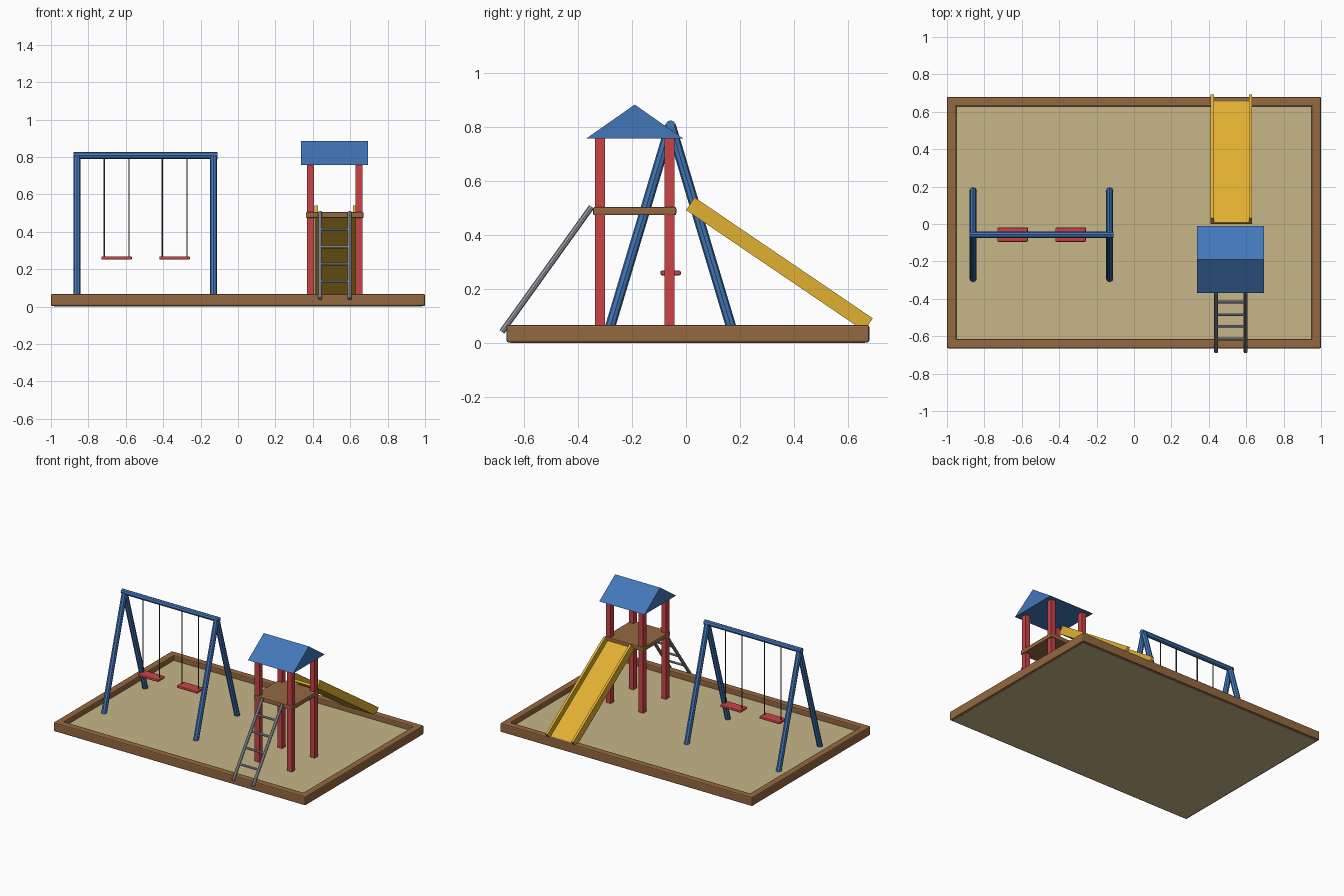
import bpy, bmesh, math
from mathutils import Vector, Matrix

if "Cube" in bpy.data.objects:
    bpy.data.objects.remove(bpy.data.objects["Cube"])


def material(name, r, g, b):
    lin = [((c / 255 + 0.055) / 1.055) ** 2.4 for c in (r, g, b)]
    m = bpy.data.materials.new(name)
    m.diffuse_color = (*lin, 1)
    m.use_nodes = True
    m.node_tree.nodes["Principled BSDF"].inputs["Base Color"].default_value = m.diffuse_color
    return m


BLUE = material("blue paint", 66, 119, 186)
RED = material("red paint", 202, 67, 70)
BROWN = material("brown timber", 148, 104, 64)
SAND = material("sand", 199, 182, 135)
YELLOW = material("yellow plastic", 224, 176, 50)
STEEL = material("grey steel", 156, 161, 167)
CHAIN = material("dark chain", 72, 75, 80)


def finish(bm, name, mat):
    bmesh.ops.recalc_face_normals(bm, faces=bm.faces)
    mesh = bpy.data.meshes.new(name)
    bm.to_mesh(mesh)
    bm.free()
    mesh.materials.append(mat)
    ob = bpy.data.objects.new(name, mesh)
    bpy.context.collection.objects.link(ob)
    return ob


def box(name, lo, hi, mat, bevel=0.0, matrix=None):
    lo, hi = Vector(lo), Vector(hi)
    bm = bmesh.new()
    bmesh.ops.create_cube(bm, size=1)
    bmesh.ops.transform(bm, verts=bm.verts, matrix=Matrix.Translation((lo + hi) / 2)
                        @ Matrix.Diagonal((*(hi - lo), 1)))
    if bevel:
        bmesh.ops.bevel(bm, geom=bm.edges[:], offset=bevel, segments=2,
                        profile=0.5, affect='EDGES')
    if matrix:
        bmesh.ops.transform(bm, verts=bm.verts, matrix=matrix)
    return finish(bm, name, mat)


def bar(name, a, b, radius, mat, sides=8):
    a, b = Vector(a), Vector(b)
    bm = bmesh.new()
    turn = (b - a).to_track_quat('Z', 'Y').to_matrix().to_4x4()
    bmesh.ops.create_cone(bm, cap_ends=True, segments=sides, radius1=radius,
                          radius2=radius, depth=(b - a).length,
                          matrix=Matrix.Translation((a + b) / 2) @ turn)
    return finish(bm, name, mat)


# Sand pit with timber border
CY, HY, W = 0.007, 0.672, 0.05
box("sand", (-0.985, CY - HY + 0.015, 0), (0.985, CY + HY - 0.015, 0.03), SAND)
for name, s in (("front", -1), ("back", 1)):
    y0, y1 = sorted((CY + s * HY, CY + s * (HY - W)))
    box(name + "_border", (-1, y0, 0.003), (1, y1, 0.067), BROWN, 0.007)
for name, s in (("left", -1), ("right", 1)):
    x0, x1 = sorted((s, s * (1 - W)))
    box(name + "_border", (x0, CY - HY, 0.003), (x1, CY + HY, 0.067), BROWN, 0.007)

# Swing frame: two A-frames and a top bar
SY = -0.057
bar("swing_top_bar", (-0.88, SY, 0.808), (-0.11, SY, 0.808), 0.018, BLUE)
for x in (-0.86, -0.13):
    for s in (-1, 1):
        bar("swing_leg", (x, SY + s * 0.235, 0.024), (x, SY, 0.808), 0.019, BLUE)

# Swings
for x in (-0.649, -0.339):
    box("swing_seat", (x - 0.082, SY - 0.038, 0.251), (x + 0.082, SY + 0.038, 0.269),
        RED, 0.006)
    for s in (-1, 1):
        bar("swing_chain", (x + s * 0.066, SY, 0.262), (x + s * 0.066, SY, 0.805),
            0.004, CHAIN, 6)

# Tower posts and platform
TX, TY = 0.517, -0.19
for sx in (-1, 1):
    for sy in (-1, 1):
        px, py = TX + sx * 0.129, TY + sy * 0.1295
        box("tower_post", (px - 0.0185, py - 0.0185, 0.02),
            (px + 0.0185, py + 0.0185, 0.765), RED)
box("platform", (TX - 0.154, TY - 0.154, 0.474), (TX + 0.154, TY + 0.154, 0.505),
    BROWN, 0.006)

# Gabled roof: triangular profile extruded along x
bm = bmesh.new()
tri = [bm.verts.new((TX - 0.179, TY + y, z))
       for y, z in ((-0.18, 0.758), (0.18, 0.758), (0, 0.884))]
out = bmesh.ops.extrude_face_region(bm, geom=[bm.faces.new(tri)])
bmesh.ops.translate(bm, vec=(0.358, 0, 0),
                    verts=[v for v in out["geom"] if isinstance(v, bmesh.types.BMVert)])
# keep the starting cap so the prism is closed
if len(bm.faces) < 5:
    bm.faces.new(tri)
finish(bm, "roof", BLUE)

# Ladder
foot, head = Vector((0, -0.682, 0.042)), Vector((0, -0.35, 0.505))
LX = 0.518
for s in (-1, 1):
    off = Vector((LX + s * 0.079, 0, 0))
    bar("ladder_rail", foot + off, head + off, 0.011, STEEL)
for i in range(1, 5):
    p = foot.lerp(head, i / 5)
    bar("ladder_rung", (LX - 0.079, p.y, p.z), (LX + 0.079, p.y, p.z), 0.008, STEEL)

# Slide: sloped bed with two side walls, in local y along the slope
start, end = Vector((0.521, 0, 0.493)), Vector((0.521, 0.66, 0.045))
length = (end - start).length
slope = Matrix.Translation(start) @ Matrix.Rotation(
    math.atan2(end.z - start.z, end.y - start.y), 4, 'X')
box("slide_bed", (-0.105, 0, 0), (0.105, length, 0.016), YELLOW, matrix=slope)
for s in (-1, 1):
    x0, x1 = sorted((s * 0.094, s * 0.111))
    box("slide_side", (x0, 0, 0), (x1, length, 0.057), YELLOW, matrix=slope)
